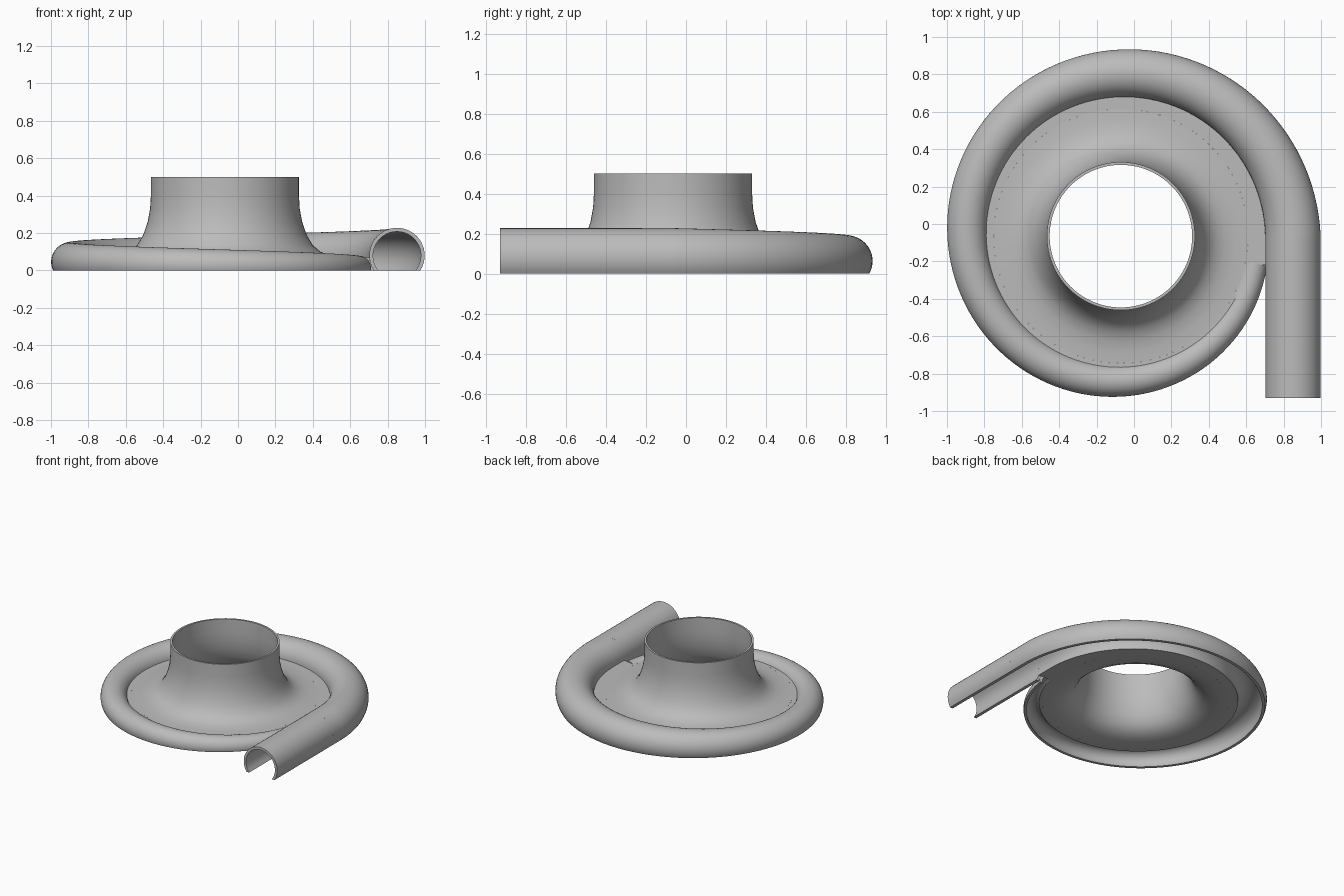
import bpy, bmesh
from math import pi, sin, cos, asin, sqrt, radians

if "Cube" in bpy.data.objects:
    bpy.data.objects.remove(bpy.data.objects["Cube"], do_unlink=True)

GREY = (0.5, 0.5, 0.5, 1)
metal = bpy.data.materials.new("plain grey")
metal.use_nodes = True
metal.diffuse_color = GREY
metal.node_tree.nodes["Principled BSDF"].inputs["Base Color"].default_value = GREY

CX, CY = -0.07, -0.065     # inlet axis
DISC_R, DISC_Z = 0.68, 0.07  # flat plate edge and top
WALL = 0.02
TONGUE_Y, OUTLET_Y = -0.22, -0.93
ARC_STEPS = 28


def loft(name, rings, closed=False):
    """Join equal-length closed section loops into one smooth solid."""
    bm = bmesh.new()
    loops = [[bm.verts.new(p) for p in ring] for ring in rings]
    pairs = list(zip(loops, loops[1:]))
    if closed:
        pairs.append((loops[-1], loops[0]))
    n = len(loops[0])
    for a, b in pairs:
        for i in range(n):
            j = (i + 1) % n
            bm.faces.new((a[i], a[j], b[j], b[i]))
    if not closed:
        # end walls as strips between the outer and inner skin
        for ring in (loops[0], loops[-1]):
            for i in range(n // 2 - 1):
                bm.faces.new((ring[i], ring[i + 1], ring[n - 2 - i], ring[n - 1 - i]))
    bmesh.ops.recalc_face_normals(bm, faces=bm.faces)
    mesh = bpy.data.meshes.new(name)
    bm.to_mesh(mesh)
    bm.free()
    mesh.materials.append(metal)
    obj = bpy.data.objects.new(name, mesh)
    bpy.context.collection.objects.link(obj)
    bpy.ops.object.select_all(action="DESELECT")
    obj.select_set(True)
    bpy.context.view_layer.objects.active = obj
    bpy.ops.object.shade_smooth_by_angle(angle=radians(35))
    return obj


def arc(dist, rad, cz, inner_z):
    """Arch from the outer foot at z = 0 over to the inner side at inner_z."""
    start, end = asin(-cz / rad), pi - asin((inner_z - cz) / rad)
    angles = [start + (end - start) * i / ARC_STEPS for i in range(ARC_STEPS + 1)]
    return [(dist + rad * cos(a), cz + rad * sin(a)) for a in angles]


def section(dist, rad, cz, flange=None):
    """Wall section; with a flange the inner side opens under the plate."""
    if flange is None:
        return arc(dist, rad, cz, 0) + arc(dist, rad - WALL, cz, 0)[::-1]
    return (arc(dist, rad, cz, DISC_Z) + [(flange, DISC_Z), (flange, DISC_Z - WALL)]
            + arc(dist, rad - WALL, cz, DISC_Z - WALL)[::-1])


def place_straight(y, profile):
    return [(CX + u, y, z) for u, z in profile]


# Spiral casing, shrinking round the axis, with a short straight lead-in
rings = []
for i in range(6):
    y = TONGUE_Y + (CY - TONGUE_Y) * i / 6
    edge = sqrt(DISC_R ** 2 - (y - CY) ** 2)
    rings.append(place_straight(y, section(0.92, 0.148, 0.08, edge)))
STEPS = 120
for i in range(STEPS + 1):
    a = (2 * pi - 0.2) * i / STEPS
    t = a / (2 * pi)
    profile = section(0.92 - 0.195 * t, 0.148 - 0.085 * t, 0.08 - 0.07 * t, DISC_R)
    rings.append([(CX + u * cos(a), CY + u * sin(a), z) for u, z in profile])
loft("spiral_casing", rings)

# Straight outlet channel
loft("outlet_channel", [place_straight(y, section(0.92, 0.148, 0.08))
                        for y in (OUTLET_Y, TONGUE_Y)])

# Flared inlet and flat plate, turned about the axis
outside = [(DISC_R, 0.07), (0.62, 0.072), (0.56, 0.081), (0.51, 0.101), (0.47, 0.135),
           (0.437, 0.19), (0.413, 0.26), (0.4, 0.33), (0.396, 0.4), (0.396, 0.5)]
inside = [(0.381, 0.5), (0.381, 0.4), (0.384, 0.33), (0.396, 0.255), (0.42, 0.18),
          (0.453, 0.122), (0.495, 0.086), (0.55, 0.062), (0.62, 0.052), (DISC_R, 0.05)]
TURNS = 96
loft("flared_inlet", [[(CX + r * cos(2 * pi * k / TURNS), CY + r * sin(2 * pi * k / TURNS), z)
                       for r, z in outside + inside] for k in range(TURNS)], closed=True)
